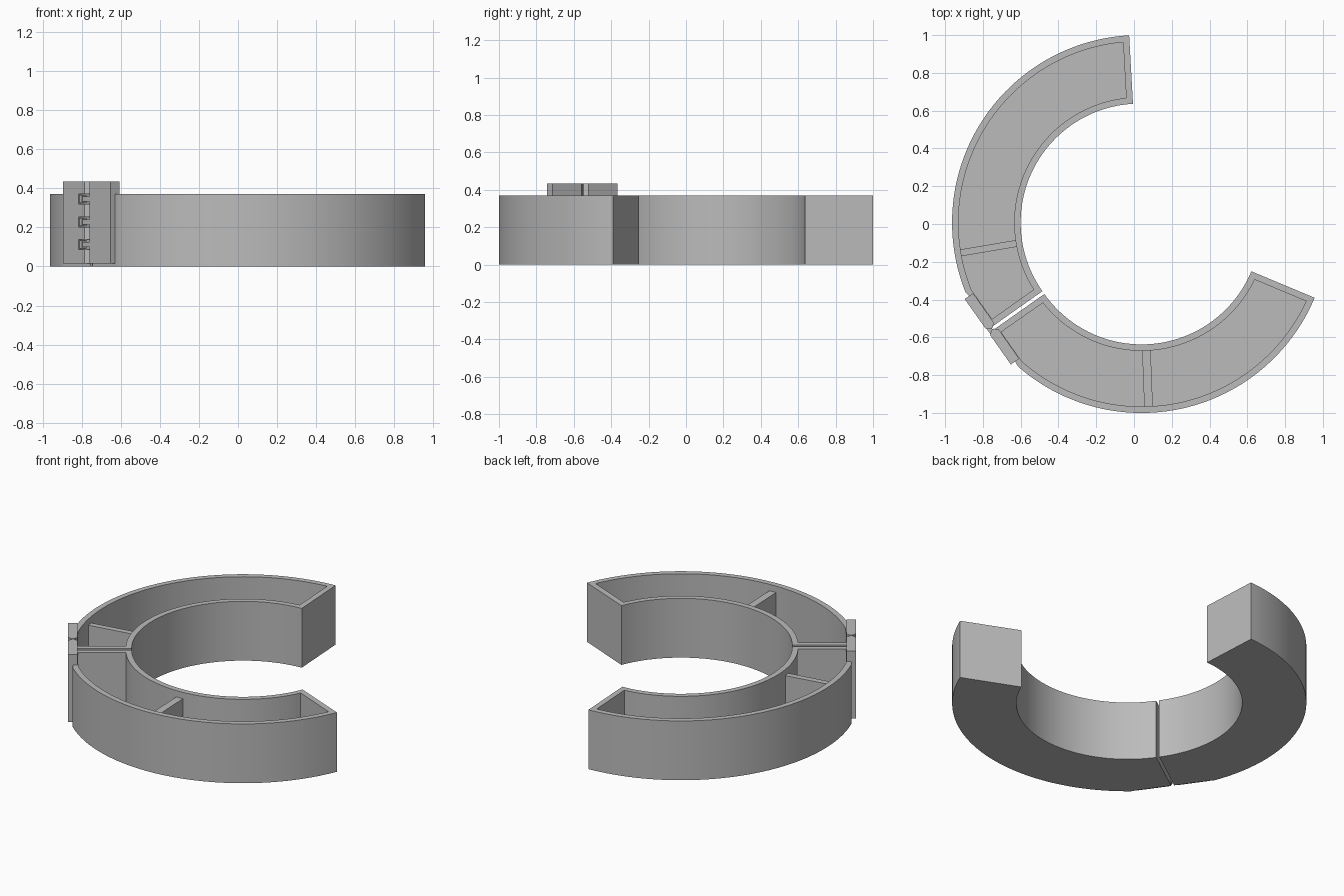
import bpy, bmesh, math
from mathutils import Vector

if "Cube" in bpy.data.objects:
    bpy.data.objects.remove(bpy.data.objects["Cube"])

GREY = bpy.data.materials.new("plain_grey")
GREY.diffuse_color = (0.5, 0.5, 0.5, 1)
GREY.use_nodes = True
GREY.node_tree.nodes["Principled BSDF"].inputs["Base Color"].default_value = GREY.diffuse_color

HINGE = math.radians(215.2)                       # direction of the hinge seam
U = Vector((math.cos(HINGE), math.sin(HINGE)))    # outward at the hinge
V = Vector((-0.576, 0.817)).normalized()          # along the hinge plates
MID = Vector((0.035, 0.0))
R_OUT, R_IN, WALL, HEIGHT, FLOOR = 0.993, 0.63, 0.034, 0.37, 0.035
STEPS = 72


def finish(name, bm, smooth=False):
    bmesh.ops.recalc_face_normals(bm, faces=bm.faces)
    mesh = bpy.data.meshes.new(name)
    bm.to_mesh(mesh)
    bm.free()
    mesh.materials.append(GREY)
    obj = bpy.data.objects.new(name, mesh)
    bpy.context.collection.objects.link(obj)
    if smooth:
        bpy.ops.object.select_all(action='DESELECT')
        obj.select_set(True)
        bpy.context.view_layer.objects.active = obj
        bpy.ops.object.shade_smooth_by_angle(angle=math.radians(25))
    return obj


def add_prism(bm, pts, z0, z1):
    low = [bm.verts.new((p.x, p.y, z0)) for p in pts]
    high = [bm.verts.new((p.x, p.y, z1)) for p in pts]
    bm.faces.new(low)
    bm.faces.new(high)
    for i in range(len(pts)):
        j = (i + 1) % len(pts)
        bm.faces.new((low[i], low[j], high[j], high[i]))


def hinge_pts(uv):
    return [MID + U * u + V * v for u, v in uv]


def box_uv(u0, u1, v0, v1):
    return hinge_pts([(u0, v0), (u1, v0), (u1, v1), (u0, v1)])


def arc(c, r, a0, a1, inset, flat, reach):
    """Arc with ends inset parallel to the end walls, flattened behind the hinge plate."""
    d = math.asin(inset / r)
    a0, a1 = a0 + d, a1 - d
    pts = []
    for i in range(STEPS + 1):
        a = a0 + (a1 - a0) * i / STEPS
        rr = r
        if flat and abs(a - HINGE) < reach:
            rr = min(r, flat / math.cos(a - HINGE))
        pts.append(c + Vector((math.cos(a), math.sin(a))) * rr)
    return pts


def tray(name, c, a0, a1):
    """Curved open tray: quads matched across the width of the ring."""
    bm = bmesh.new()

    def loop(ro, ri, inset, flat, reach, z):
        pts = arc(c, ro, a0, a1, inset, flat, reach)
        pts += arc(c, ri, a0, a1, inset, None, 0)[::-1]
        return [bm.verts.new((p.x, p.y, z)) for p in pts]

    outer = (R_OUT, R_IN, 0, 0.962, math.radians(12))
    inner = (R_OUT - WALL, R_IN + WALL, WALL, 0.933, 0.5)
    loops = [loop(*outer, 0), loop(*outer, HEIGHT), loop(*inner, HEIGHT), loop(*inner, FLOOR)]
    n = len(loops[0])
    for a, b in zip(loops, loops[1:]):
        for i in range(n):
            j = (i + 1) % n
            bm.faces.new((a[i], a[j], b[j], b[i]))
    for l in (loops[0], loops[-1]):
        for i in range(STEPS):
            bm.faces.new((l[i], l[i + 1], l[n - 2 - i], l[n - 1 - i]))
    return finish(name, bm, True)


def divider(name, c, angle, thick):
    d = Vector((math.cos(angle), math.sin(angle)))
    s = Vector((-d.y, d.x)) * thick / 2
    r0, r1 = R_IN + WALL - 0.01, R_OUT - WALL + 0.01
    bm = bmesh.new()
    add_prism(bm, [c + d * r0 - s, c + d * r1 - s, c + d * r1 + s, c + d * r0 + s],
              FLOOR - 0.01, 0.33)
    return finish(name, bm)


# Two tray halves, slightly apart at the seam, each with one divider
c_back, c_front = MID + V * 0.009, MID - V * 0.009
tray("back_tray", c_back, math.radians(93.2), HINGE)
tray("front_tray", c_front, HINGE, math.radians(337.3))
divider("back_divider", c_back, math.radians(189.6), 0.036)
divider("front_divider", c_front, math.radians(272.2), 0.045)

# Hinge plates with chamfered edges at the seam
plates = []
for name, s in (("back_hinge_plate", 1), ("front_hinge_plate", -1)):
    bm = bmesh.new()
    add_prism(bm, hinge_pts([(0.936, 0.212 * s), (0.936, 0.022 * s), (0.955, 0.004 * s),
                             (0.971, 0.004 * s), (0.99, 0.022 * s), (0.99, 0.212 * s)]),
              0.015, 0.435)
    plates.append(finish(name, bm))

# Slots in the back plate, with T-shaped tabs reaching in from the front plate
slots, tabs = bmesh.new(), bmesh.new()
for z in (0.112, 0.228, 0.345):
    add_prism(slots, box_uv(0.958, 1.02, -0.002, 0.074), z - 0.026, z + 0.026)
    add_prism(tabs, box_uv(0.962, 0.986, -0.04, 0.05), z - 0.013, z + 0.013)
    add_prism(tabs, box_uv(0.962, 0.988, 0.044, 0.068), z - 0.021, z + 0.021)
finish("hinge_tabs", tabs)
cutter = finish("slot_cutter", slots)
cutter.hide_render = True
cutter.display_type = 'WIRE'
mod = plates[0].modifiers.new("slots", 'BOOLEAN')
mod.operation = 'DIFFERENCE'
mod.solver = 'EXACT'
mod.object = cutter
